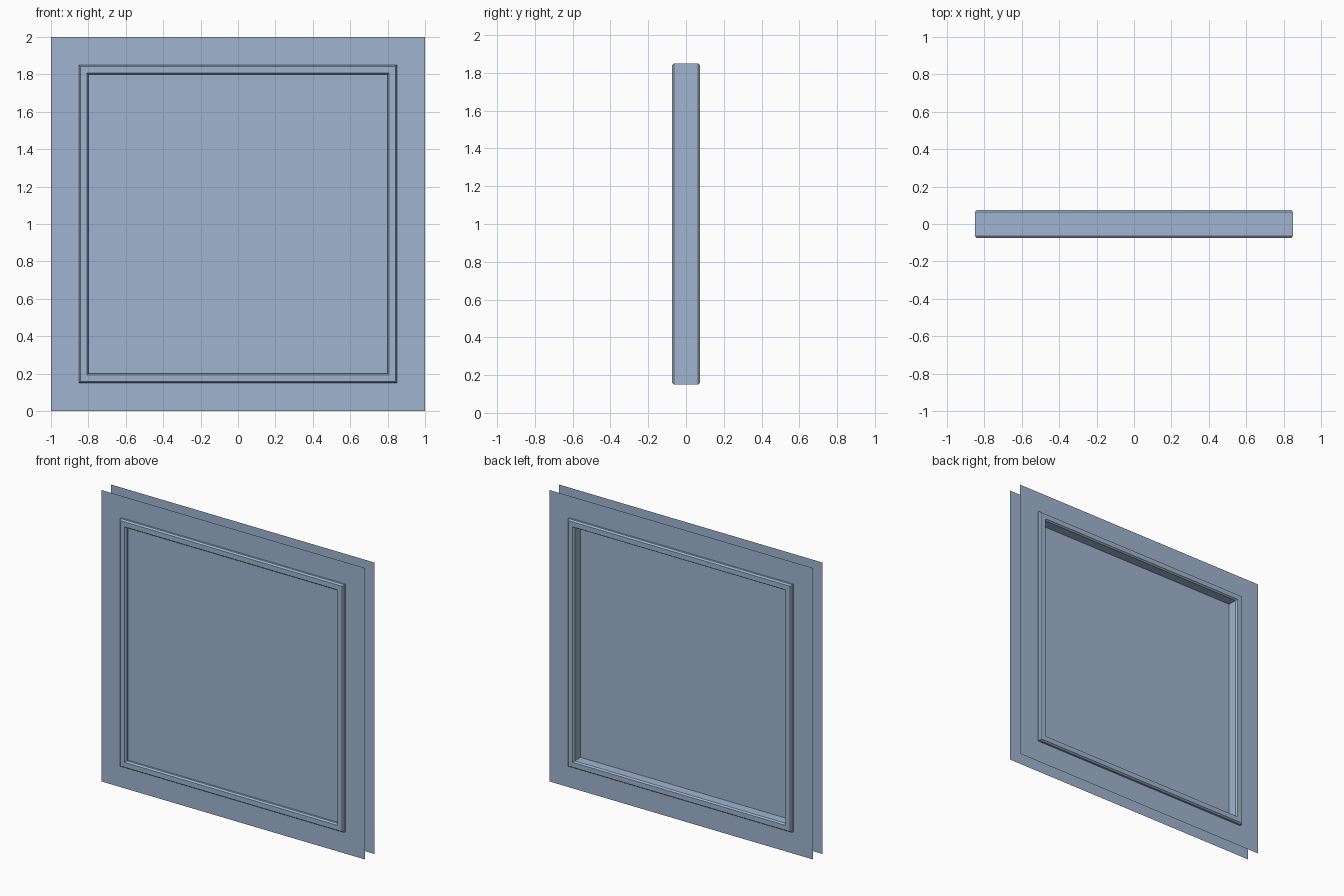
import bpy, bmesh

if "Cube" in bpy.data.objects:
    bpy.data.objects.remove(bpy.data.objects["Cube"])

FRONT, BACK = -0.05, 0.05      # wall sheet positions in y
OUT, INN, DEPTH = 0.85, 0.80, 0.074

mat = bpy.data.materials.new("blue_grey")
mat.diffuse_color = (0.35, 0.46, 0.63, 1)
mat.use_nodes = True
mat.node_tree.nodes["Principled BSDF"].inputs["Base Color"].default_value = mat.diffuse_color


def square(bm, half, y):
    """Four verts of an upright square centred on z = 1."""
    return [bm.verts.new((sx * half, y, 1 + sz * half))
            for sx, sz in ((-1, -1), (1, -1), (1, 1), (-1, 1))]


def bridge(bm, a, b):
    for i in range(4):
        j = (i + 1) % 4
        bm.faces.new((a[i], a[j], b[j], b[i]))


def make(name, bm):
    me = bpy.data.meshes.new(name)
    bm.to_mesh(me)
    bm.free()
    me.materials.append(mat)
    ob = bpy.data.objects.new(name, me)
    bpy.context.collection.objects.link(ob)
    return ob


# Front wall sheet, closed across the opening
bm = bmesh.new()
bm.faces.new(square(bm, 1.0, FRONT))
make("front_sheet", bm)

# Back wall sheet with a square opening behind the frame
bm = bmesh.new()
bridge(bm, square(bm, INN + 0.02, BACK), square(bm, 1.0, BACK))
make("back_sheet", bm)

# Pane in the middle of the frame
bm = bmesh.new()
bm.faces.new(square(bm, INN + 0.01, 0.0))
make("pane", bm)

# Square frame: chamfered rectangular profile swept around the opening
c, cy = 0.008, 0.011
profile = [(OUT, -DEPTH + cy), (OUT, DEPTH - cy), (OUT - c, DEPTH), (INN + c, DEPTH),
           (INN, DEPTH - cy), (INN, -DEPTH + cy), (INN + c, -DEPTH), (OUT - c, -DEPTH)]
bm = bmesh.new()
loops = [square(bm, h, y) for h, y in profile]
for k, loop in enumerate(loops):
    bridge(bm, loop, loops[(k + 1) % len(loops)])
bmesh.ops.recalc_face_normals(bm, faces=bm.faces)
make("window_frame", bm)
